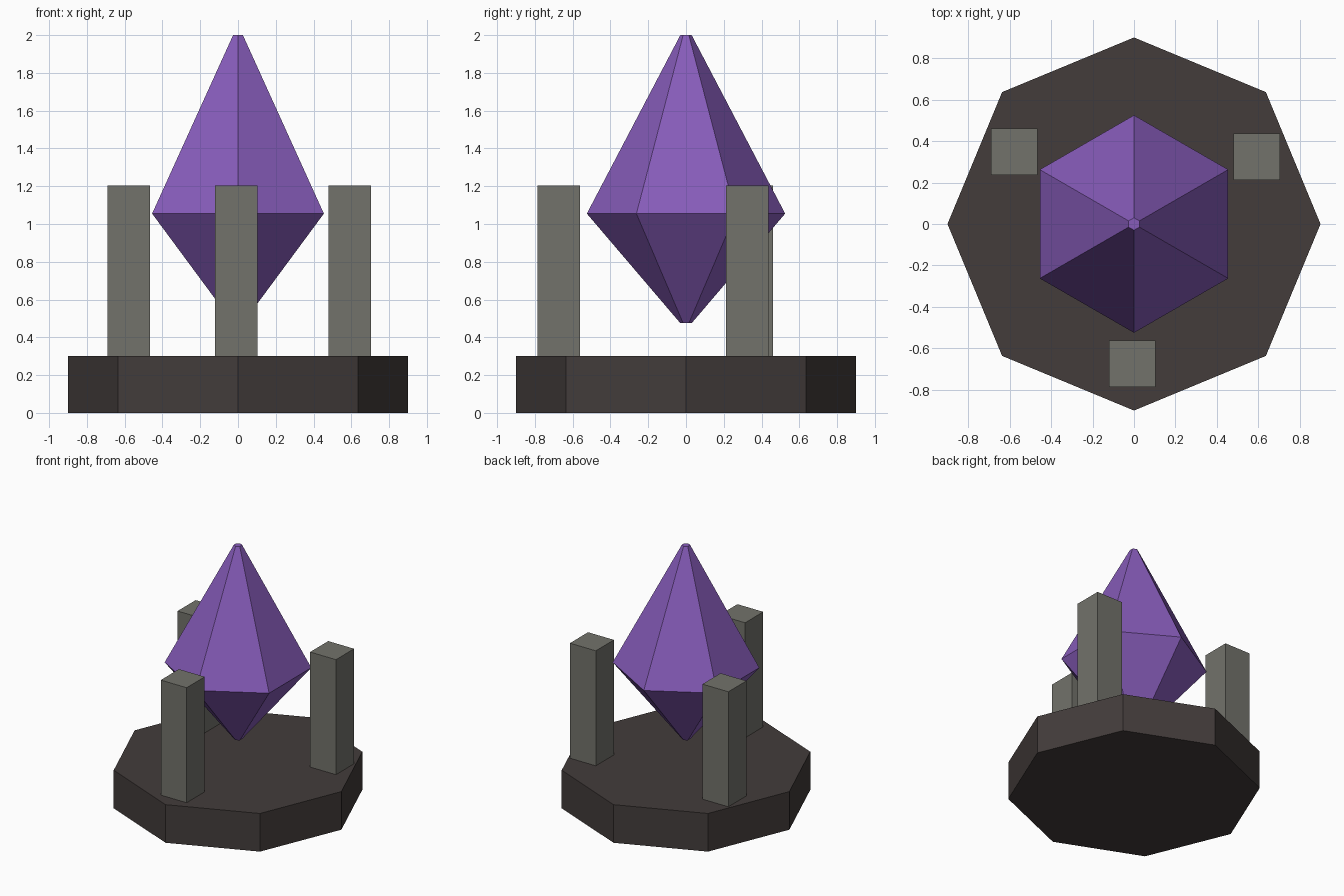
import bpy
import bmesh
from math import cos, sin, pi

cube = bpy.data.objects.get("Cube")
if cube:
    bpy.data.objects.remove(cube, do_unlink=True)


def material(name, rgb):
    mat = bpy.data.materials.new(name)
    mat.use_nodes = True
    mat.diffuse_color = (*rgb, 1)
    mat.node_tree.nodes["Principled BSDF"].inputs["Base Color"].default_value = (*rgb, 1)
    return mat


def lathe(name, profile, sides, turn, mat, centre=(0, 0)):
    """Flat-sided solid from (radius, height) rings, capped at both ends."""
    bm = bmesh.new()
    rings = []
    for radius, z in profile:
        angles = [turn + 2 * pi * i / sides for i in range(sides)]
        rings.append([bm.verts.new((radius * cos(a), radius * sin(a), z)) for a in angles])
    for low, high in zip(rings, rings[1:]):
        for i in range(sides):
            j = (i + 1) % sides
            bm.faces.new((low[i], low[j], high[j], high[i]))
    bm.faces.new(rings[0][::-1])
    bm.faces.new(rings[-1])
    mesh = bpy.data.meshes.new(name)
    bm.to_mesh(mesh)
    bm.free()
    mesh.materials.append(mat)
    obj = bpy.data.objects.new(name, mesh)
    obj.location = (*centre, 0)
    bpy.context.collection.objects.link(obj)
    return obj


dark_stone = material("dark_stone", (0.056, 0.045, 0.043))
grey_stone = material("grey_stone", (0.17, 0.17, 0.147))
purple = material("purple_crystal", (0.242, 0.107, 0.49))

# Octagonal base
lathe("base", [(0.9, 0), (0.9, 0.3)], 8, 0, dark_stone)

# Three square pillars around the base
half_diagonal = 0.1125 * 2 ** 0.5
for i, angle in enumerate((0.5, 2.6, 4.7)):
    spot = (0.675 * cos(angle), 0.675 * sin(angle))
    lathe(f"pillar_{i + 1}", [(half_diagonal, 0.3), (half_diagonal, 1.205)],
          4, pi / 4, grey_stone, spot)

# Floating six-sided crystal with small blunt tips
lathe("crystal", [(0.03, 0.475), (0.525, 1.055), (0.03, 2)], 6, pi / 2, purple)
